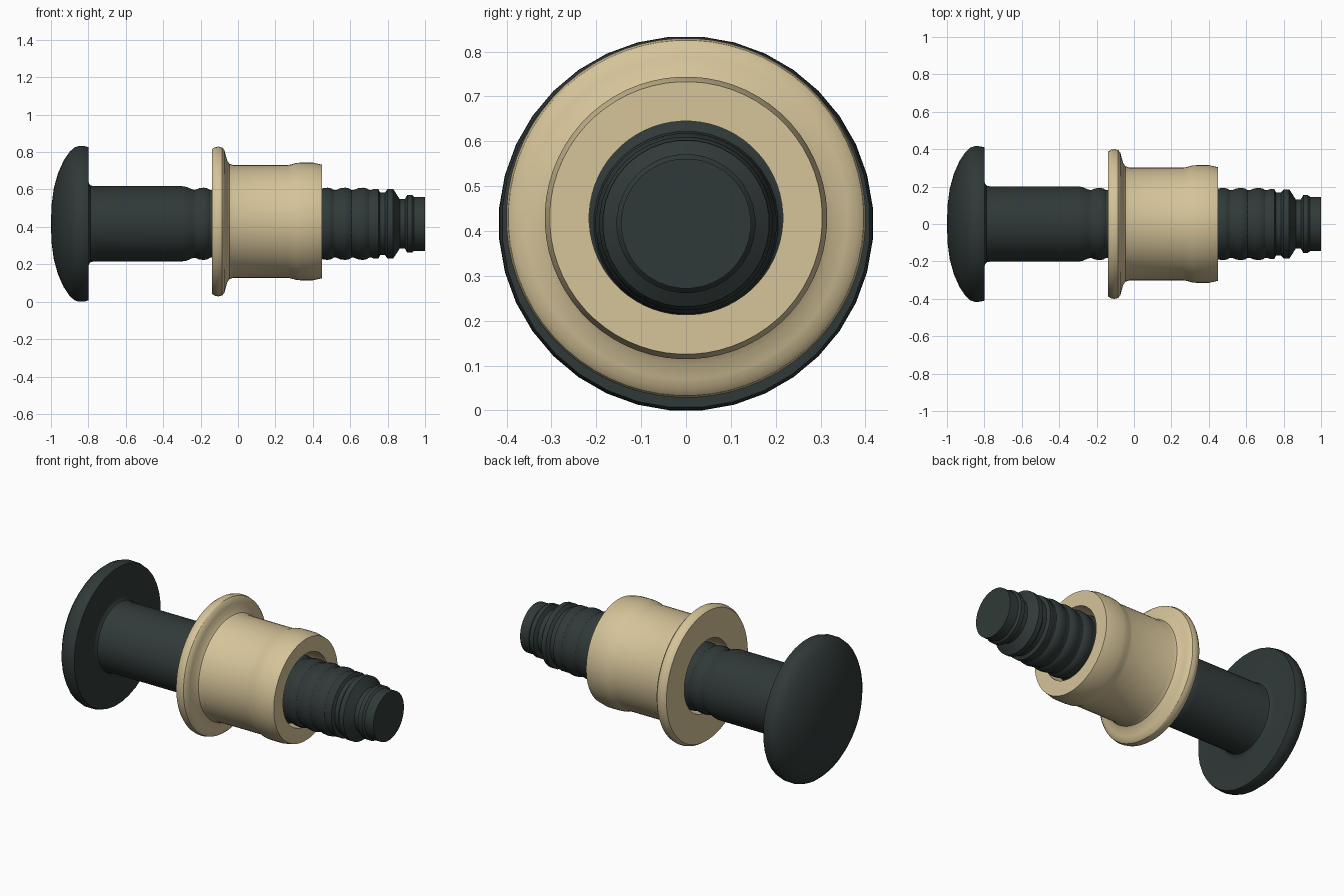
import bpy, bmesh, math

if "Cube" in bpy.data.objects:
    bpy.data.objects.remove(bpy.data.objects["Cube"])


def material(name, rgb):
    m = bpy.data.materials.new(name)
    m.diffuse_color = (*rgb, 1)
    m.use_nodes = True
    m.node_tree.nodes["Principled BSDF"].inputs["Base Color"].default_value = m.diffuse_color
    return m


def lathe(name, profile, sides, centre_z, mat, closed=False):
    """Revolve (x, radius) points around a horizontal x axis."""
    bm = bmesh.new()
    rings = []
    for x, r in profile:
        if r == 0:
            rings.append([bm.verts.new((x, 0, centre_z))] * sides)
            continue
        ring = []
        for i in range(sides):
            a = 2 * math.pi * (i + 0.5) / sides
            ring.append(bm.verts.new((x, r * math.sin(a), centre_z + r * math.cos(a))))
        rings.append(ring)
    pairs = list(zip(rings, rings[1:]))
    if closed:
        pairs.append((rings[-1], rings[0]))
    for a, b in pairs:
        for i in range(sides):
            j = (i + 1) % sides
            bm.faces.new(list(dict.fromkeys((a[i], a[j], b[j], b[i]))))
    bmesh.ops.recalc_face_normals(bm, faces=bm.faces)
    me = bpy.data.meshes.new(name)
    bm.to_mesh(me)
    bm.free()
    me.materials.append(mat)
    ob = bpy.data.objects.new(name, me)
    bpy.context.collection.objects.link(ob)
    bpy.ops.object.select_all(action='DESELECT')
    ob.select_set(True)
    bpy.context.view_layer.objects.active = ob
    bpy.ops.object.shade_smooth_by_angle(angle=math.radians(32))
    return ob


dark = material("dark grey green", (0.030, 0.042, 0.040))
tan = material("tan", (0.67, 0.55, 0.32))

# Pin: domed head, back face, fillet and plain shank
pin = [(-1, 0), (-0.997, 0.10), (-0.985, 0.19), (-0.963, 0.27), (-0.932, 0.34),
       (-0.90, 0.387), (-0.875, 0.41), (-0.85, 0.418), (-0.82, 0.417), (-0.80, 0.411),
       (-0.80, 0.232), (-0.797, 0.217), (-0.788, 0.206), (-0.77, 0.202),
       (-0.30, 0.202), (-0.275, 0.198), (-0.245, 0.185)]
# Rounded locking grooves
for k in range(10):
    x = -0.23 + k * 0.0945
    pin += [(x, 0.182), (x + 0.022, 0.191), (x + 0.048, 0.194), (x + 0.068, 0.190), (x + 0.08, 0.182)]
# Break groove, collar rib and pull tip
pin += [(0.715, 0.182), (0.725, 0.187), (0.75, 0.187), (0.76, 0.168), (0.785, 0.168),
        (0.80, 0.186), (0.83, 0.186), (0.865, 0.132), (0.892, 0.132), (0.905, 0.155),
        (0.93, 0.155), (0.942, 0.145), (1, 0.145), (1, 0)]
lathe("pin", pin, 36, 0.4165, dark)

# Collar: flanged sleeve with a through bore
collar = [(-0.14, 0.216), (-0.14, 0.386), (-0.125, 0.397), (-0.105, 0.401), (-0.085, 0.396),
          (-0.073, 0.383), (-0.067, 0.36), (-0.058, 0.327), (-0.046, 0.309), (-0.025, 0.302),
          (0.265, 0.302), (0.285, 0.305), (0.31, 0.313), (0.335, 0.315), (0.40, 0.315),
          (0.45, 0.304), (0.45, 0.216)]
lathe("collar", collar, 64, 0.429, tan, closed=True)
